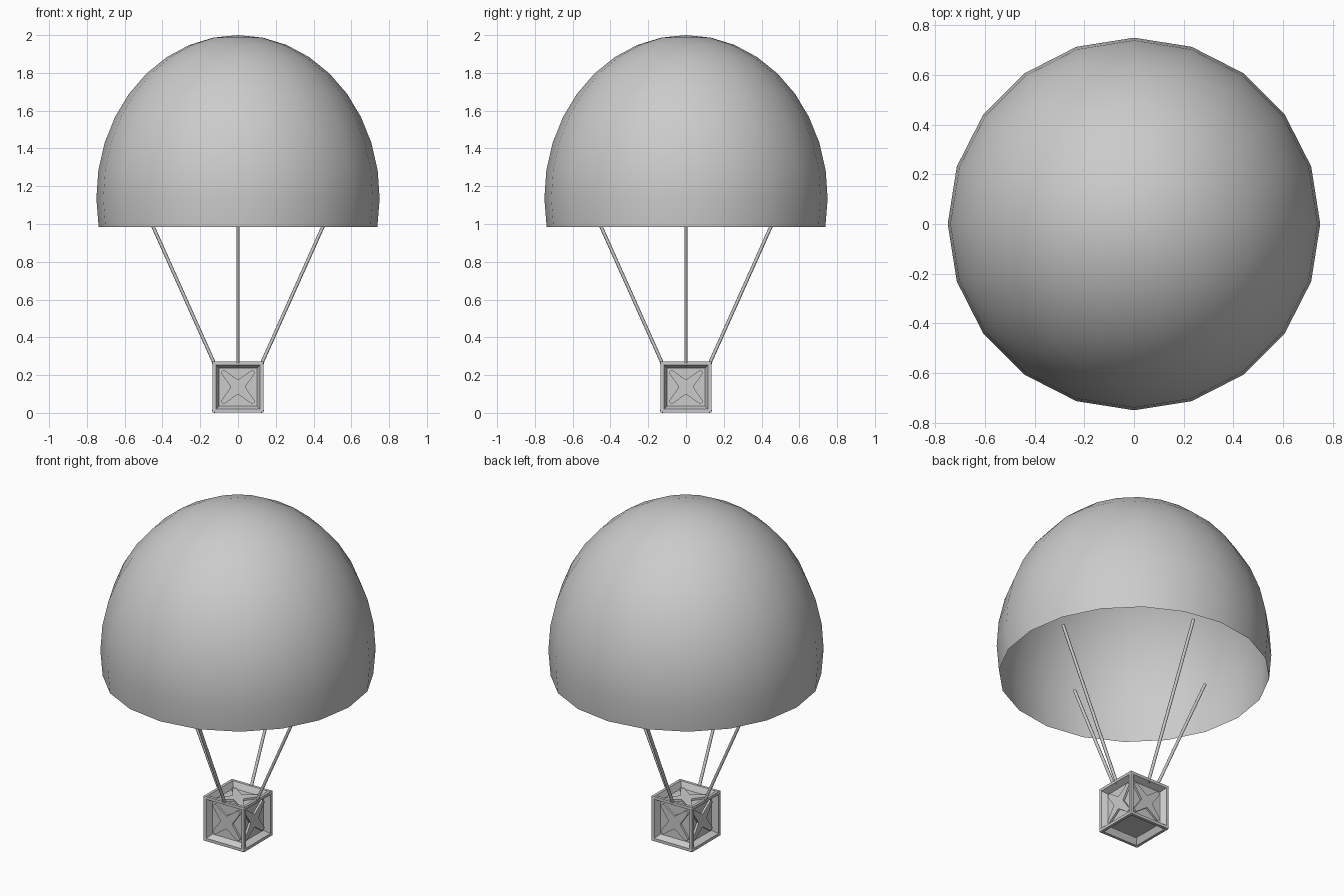
import bpy, bmesh, math
from mathutils import Vector, Matrix

if "Cube" in bpy.data.objects:
    bpy.data.objects.remove(bpy.data.objects["Cube"])


def make_object(name, bm, smooth=False):
    mesh = bpy.data.meshes.new(name)
    bm.to_mesh(mesh)
    bm.free()
    for p in mesh.polygons:
        p.use_smooth = smooth
    obj = bpy.data.objects.new(name, mesh)
    bpy.context.collection.objects.link(obj)
    return obj


# Canopy: open 20-sided dome, lathed from an ellipse arc
def build_canopy(sides=20, rings=10, radius=0.75, mid=1.14, height=0.86):
    bm = bmesh.new()
    top = bm.verts.new((0, 0, mid + height))
    rows = []
    for i in range(1, rings + 1):
        a = math.radians(10.04 * i)
        r, z = radius * math.sin(a), mid + height * math.cos(a)
        rows.append([bm.verts.new((r * math.cos(t), r * math.sin(t), z))
                     for t in (math.tau * k / sides for k in range(sides))])
    for k in range(sides):
        n = (k + 1) % sides
        bm.faces.new((top, rows[0][k], rows[0][n]))
        for a, b in zip(rows, rows[1:]):
            bm.faces.new((a[k], b[k], b[n], a[n]))
    make_object("canopy", bm, True)


# Suspension rod between two points
def build_rod(name, start, end, radius=0.009, sides=8):
    start, end = Vector(start), Vector(end)
    d = end - start
    m = Matrix.Translation((start + end) / 2) @ d.to_track_quat('Z', 'Y').to_matrix().to_4x4()
    bm = bmesh.new()
    bmesh.ops.create_cone(bm, cap_ends=True, segments=sides, radius1=radius,
                          radius2=radius, depth=d.length, matrix=m)
    obj = make_object(name, bm)
    for p in obj.data.polygons:
        p.use_smooth = len(p.vertices) == 4


HALF = 0.134
CENTRE = Vector((0, 0, 0.137))
DEPTH = 0.035


# Crate: cube with a rim and a sloped recess on each face
def build_crate():
    bm = bmesh.new()
    bmesh.ops.create_cube(bm, size=2 * HALF, matrix=Matrix.Translation(CENTRE))
    faces = bm.faces[:]
    bmesh.ops.inset_individual(bm, faces=faces, thickness=0.024)
    bmesh.ops.inset_individual(bm, faces=faces, thickness=0.025, depth=-DEPTH)
    make_object("crate", bm)


# Raised cross brace inside a recessed face
def build_brace(name, rotation):
    bm = bmesh.new()
    points = []
    for k in range(8):
        r = 0.12 if k % 2 else 0.038
        a = math.tau * k / 8
        # blunt tips on the four arms
        offsets = (-0.09, 0.09) if k % 2 else (0,)
        points += [(r * math.cos(a + o), r * math.sin(a + o)) for o in offsets]
    face = bm.faces.new([bm.verts.new((x, y, HALF - DEPTH - 0.002)) for x, y in points])
    ext = bmesh.ops.extrude_face_region(bm, geom=[face])
    bmesh.ops.translate(bm, vec=(0, 0, 0.014),
                        verts=[g for g in ext["geom"] if isinstance(g, bmesh.types.BMVert)])
    bmesh.ops.recalc_face_normals(bm, faces=bm.faces[:])
    bm.transform(Matrix.Translation(CENTRE) @ rotation)
    make_object(name, bm)


# Small studs at the crate corners
def build_studs():
    bm = bmesh.new()
    for x in (-1, 1):
        for y in (-1, 1):
            for z in (-1, 1):
                p = CENTRE + Vector((x, y, z)) * (HALF - 0.009)
                bmesh.ops.create_uvsphere(bm, u_segments=8, v_segments=6, radius=0.012,
                                          matrix=Matrix.Translation(p))
    make_object("corner_studs", bm, True)


build_canopy()
build_crate()
build_studs()
build_brace("top_brace", Matrix.Identity(4))
for i, side in enumerate(("right", "back", "left", "front")):
    turn = Matrix.Rotation(math.pi / 2 * i, 4, 'Z')
    build_brace(side + "_brace", turn @ Matrix.Rotation(math.pi / 2, 4, 'Y'))
    build_rod(side + "_rope", turn @ Vector((0.121, 0, 0.252)), turn @ Vector((0.505, 0, 1.11)))
